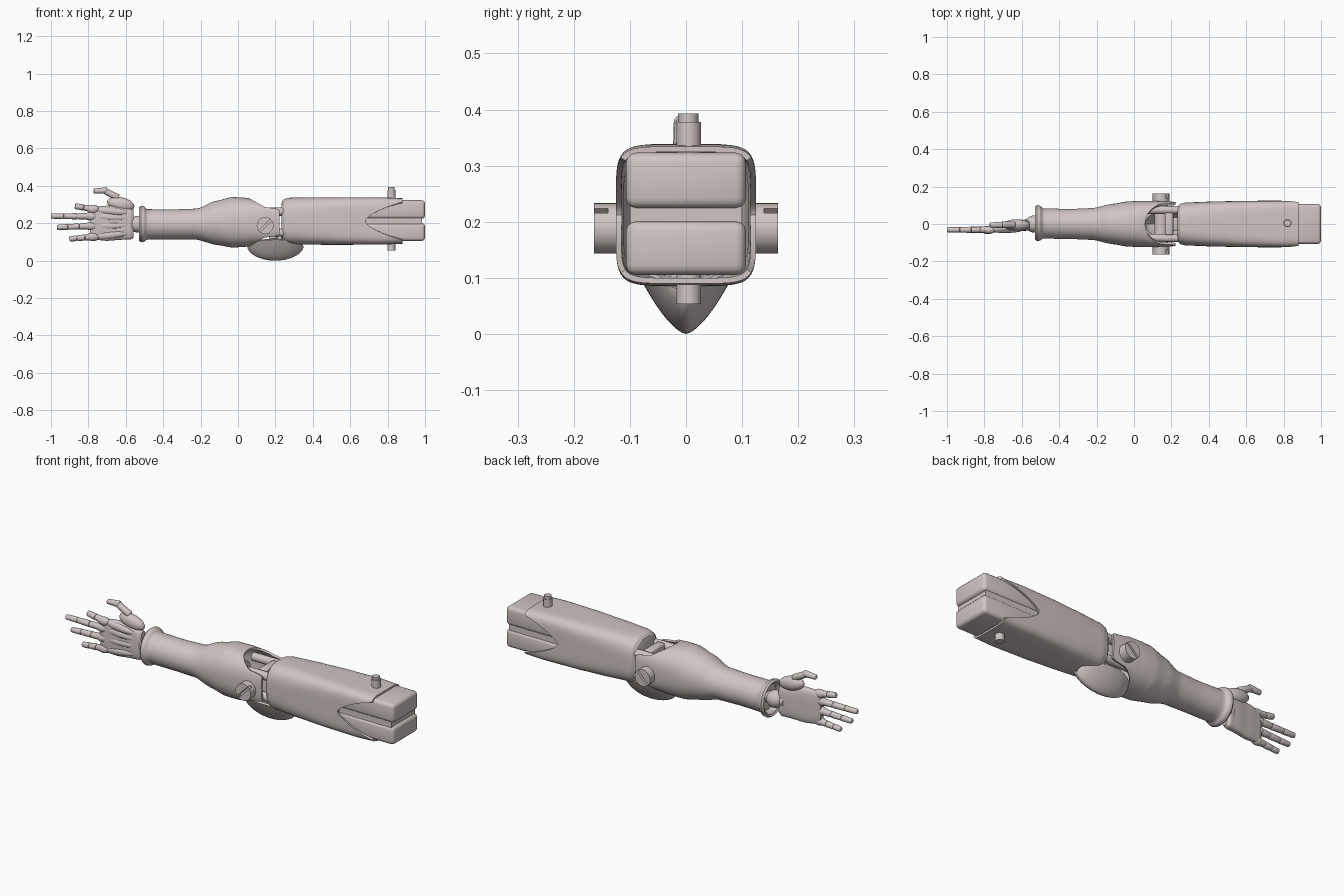
import bpy, bmesh, math
from mathutils import Vector, Matrix

if "Cube" in bpy.data.objects:
    bpy.data.objects.remove(bpy.data.objects["Cube"])

mat = bpy.data.materials.new("pale_warm_grey")
mat.diffuse_color = (0.63, 0.56, 0.55, 1)
mat.use_nodes = True
mat.node_tree.nodes["Principled BSDF"].inputs["Base Color"].default_value = mat.diffuse_color


def finish(name, bm, bevel=0, thick=0, cutter=None, angle=35):
    """Turn a bmesh into a named, coloured, smooth-by-angle object."""
    me = bpy.data.meshes.new(name)
    bm.to_mesh(me)
    bm.free()
    ob = bpy.data.objects.new(name, me)
    bpy.context.collection.objects.link(ob)
    me.materials.append(mat)
    if thick:
        m = ob.modifiers.new("shell", "SOLIDIFY")
        m.thickness, m.offset = thick, -1
    if bevel:
        m = ob.modifiers.new("bevel", "BEVEL")
        m.width, m.segments, m.limit_method = bevel, 3, "ANGLE"
    if cutter:
        m = ob.modifiers.new("cut", "BOOLEAN")
        m.object, m.solver = cutter, "EXACT"
    bpy.ops.object.select_all(action="DESELECT")
    ob.select_set(True)
    bpy.context.view_layer.objects.active = ob
    for m in list(ob.modifiers):
        bpy.ops.object.modifier_apply(modifier=m.name)
    bpy.ops.object.shade_smooth_by_angle(angle=math.radians(angle))
    return ob


def box(name, lo, hi, bevel=0.0, turn=0, cutter=None):
    lo, hi = Vector(lo), Vector(hi)
    bm = bmesh.new()
    bmesh.ops.create_cube(bm, size=1, matrix=Matrix.Translation((lo + hi) / 2)
                          @ Matrix.Rotation(turn, 4, "Y") @ Matrix.Diagonal((*(hi - lo), 1)))
    return finish(name, bm, bevel, cutter=cutter)


def rod(name, a, b, r1, r2=None, bevel=0.0, cutter=None, sides=32):
    a, b = Vector(a), Vector(b)
    bm = bmesh.new()
    rot = (b - a).to_track_quat("Z", "Y").to_matrix().to_4x4()
    bmesh.ops.create_cone(bm, cap_ends=True, segments=sides, radius1=r1, radius2=r2 or r1,
                          depth=(b - a).length, matrix=Matrix.Translation((a + b) / 2) @ rot)
    return finish(name, bm, bevel, cutter=cutter)


def ball(name, centre, radii, turn=0):
    bm = bmesh.new()
    bmesh.ops.create_uvsphere(bm, u_segments=32, v_segments=16, radius=1,
                              matrix=Matrix.Translation(centre) @ Matrix.Rotation(turn, 4, "Y")
                              @ Matrix.Diagonal((*radii, 1)))
    return finish(name, bm, angle=60)


def section(stations, x):
    """Blend (x, half_y, half_z, centre_y, centre_z, squareness) along x."""
    if x <= stations[0][0]:
        return stations[0][1:]
    for p, q in zip(stations, stations[1:]):
        if x <= q[0]:
            t = (x - p[0]) / (q[0] - p[0])
            t = 0.5 * t + 0.5 * t * t * (3 - 2 * t)
            return [u + (v - u) * t for u, v in zip(p[1:], q[1:])]
    return stations[-1][1:]


def loft(name, stations, split, end, thick=0, caps=(False, False), n=96):
    """Squircle tube along x; past 'split' each line runs to end(height fraction)."""
    fixed = [s[0] for s in stations if s[0] < split]
    xs = []
    for p, q in zip(fixed, fixed[1:] + [split]):
        xs += [p + (q - p) * k / 6 for k in range(6)]
    bm = bmesh.new()
    rings = []
    for i in range(len(xs) + 17):
        ring = []
        for j in range(n):
            a = 2 * math.pi * j / n
            c, s = math.cos(a), math.sin(a)
            if i < len(xs):
                x = xs[i]
            else:
                e = section(stations, split)[4]
                w = s / (abs(c) ** e + abs(s) ** e) ** (1 / e)
                x = split + (end(abs(w)) - split) * (i - len(xs)) / 16
            hy, hz, cy, cz, e = section(stations, x)
            r = (abs(c) ** e + abs(s) ** e) ** (-1 / e)
            ring.append(bm.verts.new((x, cy + hy * c * r, cz + hz * s * r)))
        rings.append(ring)
    for r1, r2 in zip(rings, rings[1:]):
        for j in range(n):
            k = (j + 1) % n
            bm.faces.new((r1[j], r1[k], r2[k], r2[j]))
    if caps[0]:
        bm.faces.new(rings[0][::-1])
    if caps[1]:
        bm.faces.new(rings[-1])
    return finish(name, bm, thick=thick)


# upper arm shell with curved side notches at the shoulder end
loft("upper_arm_shell", [
    (0.232, 0.085, 0.09, 0, 0.212, 2.8), (0.237, 0.098, 0.108, 0, 0.212, 2.8),
    (0.25, 0.109, 0.119, 0, 0.212, 3), (0.28, 0.115, 0.125, 0, 0.212, 3.2),
    (0.45, 0.121, 0.127, 0, 0.212, 4), (0.60, 0.124, 0.127, 0, 0.212, 5),
    (0.78, 0.125, 0.126, 0, 0.212, 6), (0.88, 0.125, 0.122, 0, 0.212, 6)],
    0.58, lambda w: 0.68 + 0.2 * min(1, (w / 0.82) ** 1.6), thick=0.01, caps=(True, False), n=128)

# twin shoulder blocks with a recessed strip between them
box("shoulder_block_upper", (0.60, -0.107, 0.224), (1.0, 0.107, 0.323), 0.018)
box("shoulder_block_lower", (0.60, -0.107, 0.105), (1.0, 0.107, 0.201), 0.018)
box("shoulder_block_core", (0.60, -0.10, 0.19), (0.985, 0.10, 0.235))

# shoulder pegs
rod("peg_top", (0.82, 0.005, 0.30), (0.82, 0.005, 0.378), 0.022)
rod("peg_top_cap", (0.82, 0.004, 0.37), (0.82, 0.004, 0.393), 0.018)
rod("peg_bottom", (0.82, 0.005, 0.12), (0.82, 0.005, 0.053), 0.022)


# forearm shell with wrist flange and elbow fork
def fork_end(w):
    pts = [(0, 0.222), (0.56, 0.222), (0.64, 0.14), (1, 0.06)]
    for (a, xa), (b, xb) in zip(pts, pts[1:]):
        if w <= b:
            return xa + (xb - xa) * (w - a) / (b - a)
    return 0.06


loft("forearm_shell", [
    (-0.528, 0.088, 0.09, 0.005, 0.196, 2), (-0.518, 0.096, 0.098, 0.005, 0.196, 2),
    (-0.505, 0.094, 0.096, 0.005, 0.196, 2), (-0.485, 0.081, 0.081, 0.003, 0.194, 2),
    (-0.35, 0.08, 0.08, 0, 0.194, 2), (-0.22, 0.085, 0.083, 0, 0.195, 2),
    (-0.12, 0.107, 0.117, 0, 0.202, 2.1), (-0.03, 0.121, 0.135, 0, 0.205, 2.3),
    (0.03, 0.123, 0.132, 0, 0.205, 2.5), (0.10, 0.123, 0.122, 0, 0.205, 2.9),
    (0.24, 0.118, 0.118, 0, 0.205, 3.2)], -0.02, fork_end, thick=0.012)
rod("forearm_core", (-0.49, 0, 0.195), (0.03, 0, 0.195), 0.068)

# slotted elbow screws, mirrored front and back
for tag, s in (("front", -1), ("back", 1)):
    slot = box("slot_cutter", (0.08, s * 0.155 - 0.016, 0.182), (0.21, s * 0.155 + 0.016, 0.194),
               turn=-math.pi / 4)
    slot.hide_render = True
    rod("elbow_screw_" + tag, (0.145, s * 0.10, 0.188), (0.145, s * 0.164, 0.188), 0.045, cutter=slot)
    bpy.data.objects.remove(slot)
    # link rods from the forearm into the upper arm
    rod("elbow_rod_upper_" + tag, (0.04, s * 0.075, 0.262), (0.26, s * 0.075, 0.262), 0.022)
    rod("elbow_rod_lower_" + tag, (0.04, s * 0.075, 0.15), (0.26, s * 0.075, 0.15), 0.022)
rod("elbow_axle", (0.145, -0.11, 0.188), (0.145, 0.11, 0.188), 0.036)
box("elbow_link", (0.165, -0.06, 0.10), (0.21, 0.06, 0.285), 0.008)
box("elbow_guard_bracket", (0.17, -0.035, 0.03), (0.235, 0.035, 0.14), 0.006)

# keeled elbow guard: a curved, cupped shell
bm = bmesh.new()
grid = []
for i in range(33):
    t = -math.cos(math.pi * i / 32) * 0.995
    full = math.sqrt(1 - t * t)
    rim, low = 0.075 + 0.037 * full, 0.075 - 0.075 * full ** 1.1
    grid.append([bm.verts.new((0.2 + 0.15 * t, 0.088 * full ** 0.9 * s,
                               low + (rim - low) * abs(s) ** 1.55))
                 for s in [k / 12 - 1 for k in range(25)]])
for r1, r2 in zip(grid, grid[1:]):
    for j in range(24):
        bm.faces.new((r1[j], r2[j], r2[j + 1], r1[j + 1]))
for f in bm.faces:
    f.normal_flip()
bmesh.ops.recalc_face_normals(bm, faces=bm.faces)
bm.normal_update()
if sum(f.normal.z for f in bm.faces) > 0:
    bmesh.ops.reverse_faces(bm, faces=bm.faces)
finish("elbow_guard", bm, thick=0.012)

# wrist joint
ball("wrist_ball", (-0.535, 0, 0.195), (0.048, 0.045, 0.045))
rod("wrist_stem", (-0.59, -0.005, 0.195), (-0.48, 0, 0.195), 0.03)

# palm
loft("palm", [
    (-0.79, 0.014, 0.075, -0.03, 0.20, 3), (-0.77, 0.02, 0.088, -0.027, 0.20, 3.2),
    (-0.70, 0.024, 0.094, -0.02, 0.20, 3.2), (-0.62, 0.028, 0.088, -0.012, 0.20, 3.2),
    (-0.575, 0.028, 0.082, -0.008, 0.195, 3.2), (-0.558, 0.02, 0.074, -0.008, 0.195, 3)],
    -0.57, lambda w: -0.558, caps=(True, True))

# fingers: knuckle, back-of-hand ridge and jointed segments
fingers = {"index": (-0.775, 0.275, -0.872, 0.292, 2), "middle": (-0.785, 0.237, -1.0, 0.238, 3),
           "ring": (-0.785, 0.185, -0.968, 0.178, 3), "little": (-0.775, 0.128, -0.902, 0.116, 3)}
for name, (x0, z0, x1, z1, count) in fingers.items():
    ball(name + "_knuckle", (x0, -0.032, z0), (0.035, 0.021, 0.023))
    ball(name + "_ridge", (-0.69, -0.03, 0.195 + (z0 - 0.195) * 0.88), (0.10, 0.018, 0.021),
         math.atan2(z0 - 0.2, 0.7))
    a, b = Vector((x0, -0.031, z0)), Vector((x1, -0.031, z1))
    for k in range(count):
        p, q = a.lerp(b, k / count), a.lerp(b, (k + 1) / count)
        r = 0.0185 - 0.0015 * k
        rod(f"{name}_segment_{k + 1}", p.lerp(q, 0.04), q, r, r * 0.86, 0.004, sides=16)
        if k:
            ball(f"{name}_joint_{k}", p, (0.013, 0.013, 0.013))

# thumb
ball("thumb_base", (-0.627, -0.005, 0.302), (0.074, 0.03, 0.037), math.radians(12))
rod("thumb_segment_1", (-0.64, -0.005, 0.335), (-0.71, -0.005, 0.372), 0.018, 0.017, 0.004, sides=16)
rod("thumb_segment_2", (-0.70, -0.005, 0.375), (-0.772, -0.005, 0.372), 0.0175, 0.013, 0.004, sides=16)
